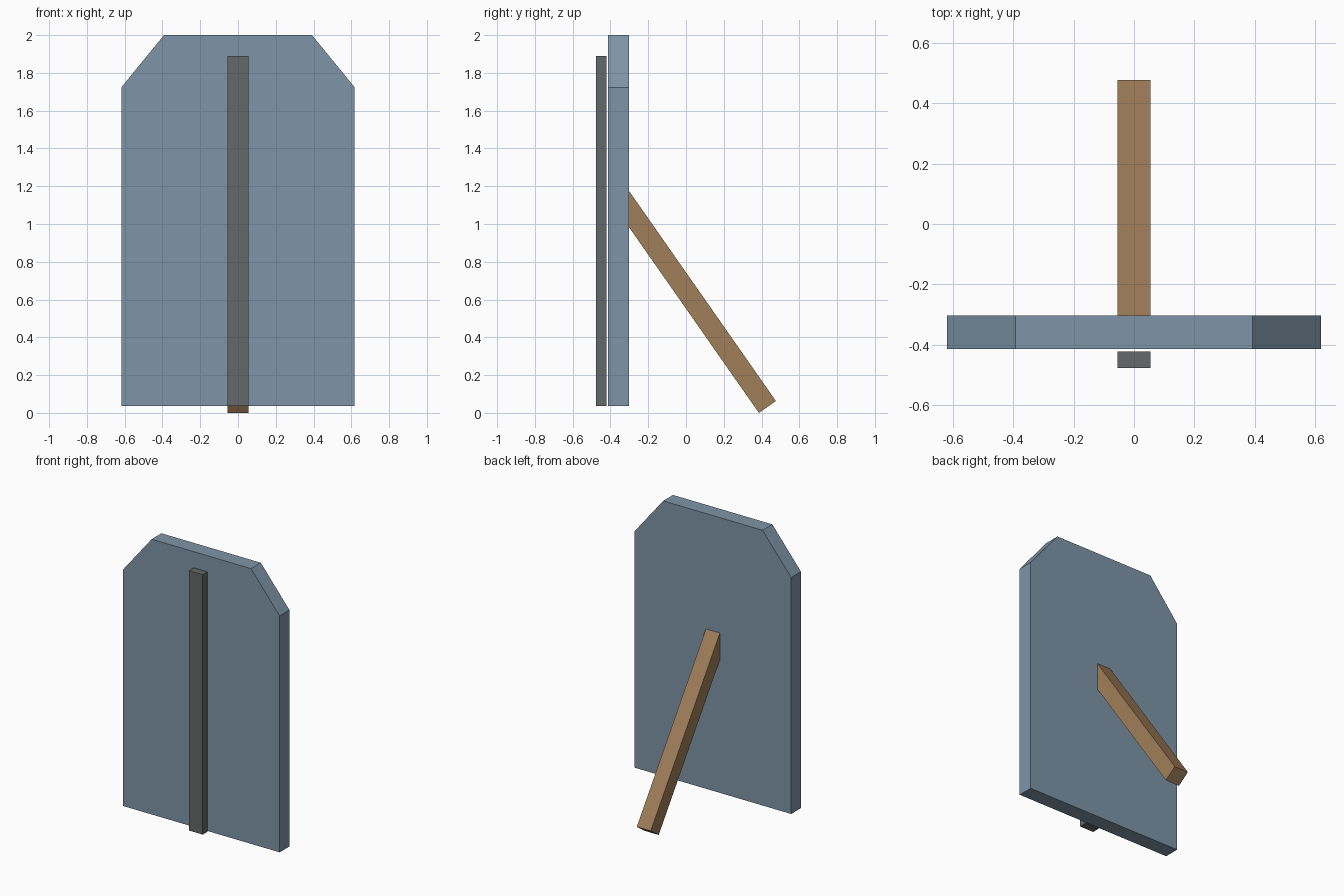
import bpy
import bmesh

if "Cube" in bpy.data.objects:
    bpy.data.objects.remove(bpy.data.objects["Cube"])


def material(name, rgb):
    mat = bpy.data.materials.new(name)
    mat.diffuse_color = (*rgb, 1)
    mat.use_nodes = True
    mat.node_tree.nodes["Principled BSDF"].inputs["Base Color"].default_value = mat.diffuse_color
    return mat


def prism(name, profile, direction, mat):
    """Extrude a flat outline of 3D points along a direction."""
    bm = bmesh.new()
    face = bm.faces.new([bm.verts.new(p) for p in profile])
    ext = bmesh.ops.extrude_face_region(bm, geom=[face], use_keep_orig=True)
    verts = [g for g in ext["geom"] if isinstance(g, bmesh.types.BMVert)]
    bmesh.ops.translate(bm, verts=verts, vec=direction)
    bmesh.ops.recalc_face_normals(bm, faces=bm.faces)
    mesh = bpy.data.meshes.new(name)
    bm.to_mesh(mesh)
    bm.free()
    mesh.materials.append(mat)
    obj = bpy.data.objects.new(name, mesh)
    bpy.context.collection.objects.link(obj)
    return obj


blue = material("board_blue", (0.21, 0.30, 0.39))
brown = material("wood_brown", (0.35, 0.21, 0.10))
grey = material("dark_grey", (0.13, 0.14, 0.14))

BASE, BACK, HALF = 0.037, -0.303, 0.055

# Board with two clipped top corners
right = [(0.618, BASE), (0.618, 1.723), (0.392, 2.0)]
outline = right + [(-x, z) for x, z in reversed(right)]
prism("board", [(x, BACK, z) for x, z in outline], (0, -0.11, 0), blue)

# Upright strip standing just in front of the board
strip = [(-HALF, BASE), (HALF, BASE), (HALF, 1.89), (-HALF, 1.89)]
prism("front_strip", [(x, -0.422, z) for x, z in strip], (0, -0.054, 0), grey)

# Sloping prop, mitred against the back of the board
side = [(BACK, 0.985), (0.386, 0.0), (0.476, 0.063), (BACK, 1.177)]
prism("back_prop", [(-HALF, y, z) for y, z in side], (2 * HALF, 0, 0), brown)
